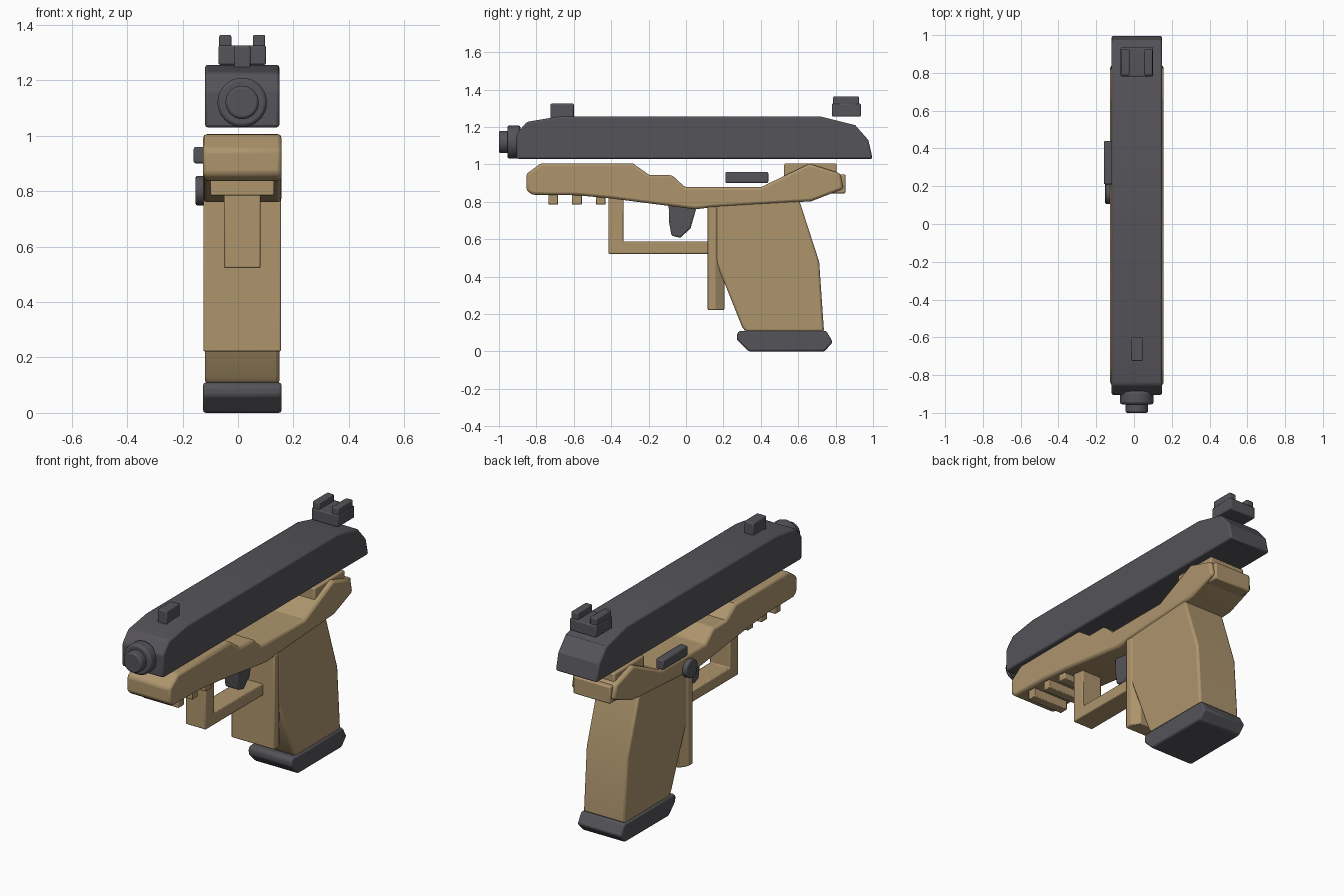
import bpy, bmesh, math
from mathutils import Matrix, Vector

cube = bpy.data.objects.get("Cube")
if cube:
    bpy.data.objects.remove(cube, do_unlink=True)


def material(name, rgb):
    m = bpy.data.materials.new(name)
    m.use_nodes = True
    m.diffuse_color = (*rgb, 1)
    m.node_tree.nodes["Principled BSDF"].inputs["Base Color"].default_value = (*rgb, 1)
    return m


DARK = material("dark grey", (0.09, 0.087, 0.1))
TAN = material("tan", (0.42, 0.3, 0.152))
MID = 0.015  # centre plane of the body


def finish(name, bm, mat, bevel):
    bmesh.ops.recalc_face_normals(bm, faces=bm.faces)
    mesh = bpy.data.meshes.new(name)
    bm.to_mesh(mesh)
    bm.free()
    mesh.materials.append(mat)
    obj = bpy.data.objects.new(name, mesh)
    bpy.context.collection.objects.link(obj)
    if bevel:
        mod = obj.modifiers.new("soft edges", "BEVEL")
        mod.width = bevel
        mod.segments = 2
        mod.limit_method = "ANGLE"
        mod.angle_limit = math.radians(35)
    bpy.ops.object.select_all(action="DESELECT")
    obj.select_set(True)
    bpy.context.view_layer.objects.active = obj
    bpy.ops.object.shade_smooth_by_angle(angle=math.radians(25))
    return obj


def extrude(name, points, step, mat, bevel):
    bm = bmesh.new()
    face = bm.faces.new([bm.verts.new(p) for p in points])
    geom = bmesh.ops.extrude_face_region(bm, geom=[face])["geom"]
    verts = [g for g in geom if isinstance(g, bmesh.types.BMVert)]
    bmesh.ops.translate(bm, verts=verts, vec=step)
    return finish(name, bm, mat, bevel)


def side_profile(name, yz, x0, x1, mat, bevel=0.008):
    return extrude(name, [(x0, y, z) for y, z in yz], Vector((x1 - x0, 0, 0)), mat, bevel)


def box(name, x, y, z, mat, bevel=0.006):
    yz = [(y[0], z[0]), (y[1], z[0]), (y[1], z[1]), (y[0], z[1])]
    return side_profile(name, yz, x[0], x[1], mat, bevel)


def disc(name, centre, axis, radius, depth, mat, bevel=0.008):
    bm = bmesh.new()
    rot = Matrix.Rotation(math.pi / 2, 4, "X" if axis == "Y" else "Y")
    bmesh.ops.create_cone(bm, cap_ends=True, segments=32, radius1=radius, radius2=radius,
                          depth=depth, matrix=Matrix.Translation(centre) @ rot)
    return finish(name, bm, mat, bevel)


# Slide and muzzle
side_profile("slide", [(-0.905, 1.03), (0.998, 1.03), (0.975, 1.13), (0.905, 1.21),
                       (0.72, 1.256), (-0.68, 1.256), (-0.85, 1.228), (-0.905, 1.165)],
             -0.119, 0.149, DARK, 0.01)
disc("muzzle_collar", (MID, -0.92, 1.12), "Y", 0.089, 0.07, DARK, 0.012)
disc("muzzle_tip", (MID, -0.96, 1.12), "Y", 0.06, 0.08, DARK, 0.01)

# Sights
box("front_sight", (-0.015, 0.045), (-0.725, -0.6), (1.24, 1.325), DARK)
box("rear_sight_base", (-0.071, 0.101), (0.78, 0.935), (1.256, 1.325), DARK)
for name, sign in (("rear_sight_post_right", -1), ("rear_sight_post_left", 1)):
    c = MID + sign * 0.061
    box(name, (c - 0.022, c + 0.022), (0.787, 0.925), (1.31, 1.364), DARK)

# Frame with its rear blocks
side_profile("frame", [(-0.853, 0.86), (-0.853, 0.95), (-0.775, 1.006), (-0.285, 1.006),
                       (-0.195, 0.943), (-0.075, 0.943), (-0.005, 0.878), (0.4, 0.878),
                       (0.66, 1.004), (0.825, 0.952), (0.842, 0.87), (0.67, 0.803),
                       (0.15, 0.772), (0.05, 0.76), (-0.4, 0.818), (-0.58, 0.835),
                       (-0.82, 0.838)],
             -0.126, 0.157, TAN, 0.014)
box("frame_rear_block", (-0.1, 0.13), (0.525, 0.805), (0.85, 1.005), TAN, 0.008)
box("frame_tail", (-0.105, 0.135), (0.77, 0.853), (0.845, 0.947), TAN, 0.008)

# Rail ribs under the frame
for i, y in enumerate((-0.71, -0.583, -0.456)):
    box(f"rail_rib_{i + 1}", (-0.1, 0.13), (y - 0.026, y + 0.026), (0.785, 0.845), TAN, 0.004)

# Trigger and its guard
side_profile("trigger_guard", [(-0.415, 0.83), (-0.415, 0.522), (0.14, 0.522), (0.14, 0.588),
                               (-0.335, 0.588), (-0.335, 0.82)], -0.05, 0.081, TAN, 0.006)
side_profile("trigger", [(-0.093, 0.79), (0.062, 0.79), (0.025, 0.66), (-0.03, 0.607),
                         (-0.078, 0.62), (-0.09, 0.69)], -0.03, 0.06, DARK)

# Grip, front strap and base
side_profile("grip", [(0.156, 0.785), (0.156, 0.49), (0.3, 0.13), (0.32, 0.105), (0.738, 0.105),
                      (0.712, 0.48), (0.605, 0.81)], -0.119, 0.15, TAN, 0.012)
strap = [(-0.125, 0.116), (0.155, 0.116), (0.155, 0.157), (0.125, 0.205),
         (-0.095, 0.205), (-0.125, 0.157)]
extrude("grip_front_strap", [(x, y, 0.222) for x, y in strap], Vector((0, 0, 0.55)), TAN, 0.005)
side_profile("grip_base", [(0.335, 0), (0.74, 0), (0.785, 0.05), (0.75, 0.11), (0.285, 0.11),
                           (0.272, 0.095), (0.272, 0.062)], -0.126, 0.157, DARK, 0.01)

# Controls on the right side
box("slide_lever", (-0.16, -0.112), (0.21, 0.44), (0.9, 0.96), DARK, 0.008)
disc("release_button", (-0.136, 0.16, 0.802), "X", 0.053, 0.034, DARK, 0.006)
